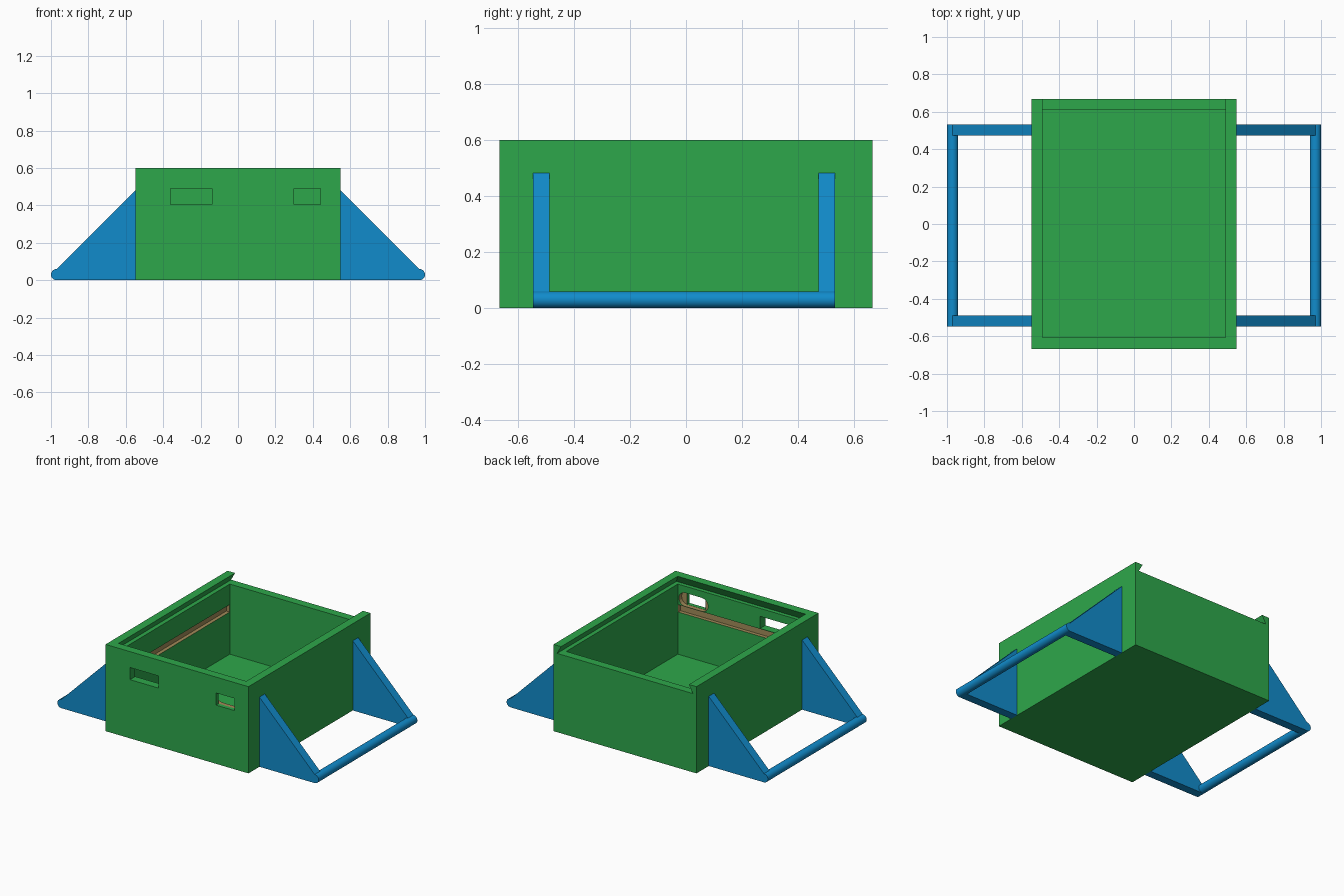
import bpy, bmesh, math

if "Cube" in bpy.data.objects:
    bpy.data.objects.remove(bpy.data.objects["Cube"])


def material(name, color):
    m = bpy.data.materials.new(name)
    m.diffuse_color = (*color, 1)
    m.use_nodes = True
    m.node_tree.nodes["Principled BSDF"].inputs["Base Color"].default_value = m.diffuse_color
    return m


GREEN = material("green", (0.027, 0.39, 0.07))
BROWN = material("brown", (0.36, 0.26, 0.10))
BLUE = material("blue", (0.0056, 0.26, 0.60))


def make_object(name, bm, mats, index=0):
    bmesh.ops.recalc_face_normals(bm, faces=bm.faces)
    me = bpy.data.meshes.new(name)
    bm.to_mesh(me)
    bm.free()
    for m in mats:
        me.materials.append(m)
    for p in me.polygons:
        p.material_index = index
    ob = bpy.data.objects.new(name, me)
    bpy.context.collection.objects.link(ob)
    return ob


def loft(name, lower, upper, mats, index=0):
    """Solid between two matching loops of points."""
    bm = bmesh.new()
    a = [bm.verts.new(p) for p in lower]
    b = [bm.verts.new(p) for p in upper]
    n = len(a)
    bm.faces.new(a[::-1])
    bm.faces.new(b)
    for i in range(n):
        j = (i + 1) % n
        bm.faces.new((a[i], a[j], b[j], b[i]))
    return make_object(name, bm, mats, index)


def rect(x0, x1, y0, y1, z):
    return [(x0, y0, z), (x1, y0, z), (x1, y1, z), (x0, y1, z)]


def block(name, x, y, z, index=0):
    return loft(name, rect(*x, *y, z[0]), rect(*x, *y, z[1]), [GREEN, BROWN], index)


def along_y(name, profile, y0, y1, mats, index=0):
    return loft(name, [(x, y0, z) for x, z in profile],
                [(x, y1, z) for x, z in profile], mats, index)


# Box body
body = block("box_body", (-0.547, 0.547), (-0.667, 0.667), (0, 0.6))

# Cavity, and the dovetail slot for a sliding lid, open at the back
cutters = [
    block("cavity_cutter", (-0.49, 0.49), (-0.61, 0.61), (0.06, 0.58)),
    loft("lid_slot_cutter", rect(-0.52, 0.52, -0.638, 0.8, 0.545),
         rect(-0.489, 0.489, -0.607, 0.8, 0.601), [GREEN, BROWN]),
]

# Recessed channels inside the front and left walls
cutters.append(block("front_channel_cutter", (-0.515, 0.488), (-0.635, -0.6), (0.352, 0.403), 1))
cutters.append(block("left_channel_cutter", (-0.515, -0.48), (-0.634, 0.609), (0.3521, 0.4029), 1))

# Rounded pocket behind the small opening
pocket = []
for cx, start in ((0.435, -90), (0.305, 90)):
    for k in range(9):
        t = math.radians(start + k * 22.5)
        pocket.append((cx + 0.047 * math.cos(t), 0.452 + 0.047 * math.sin(t)))
cutters.append(along_y("pocket_cutter", pocket, -0.64, -0.6, [GREEN, BROWN], 1))

# Two openings through the front wall
for x in ((-0.36, -0.14), (0.30, 0.44)):
    cutters.append(block("opening_cutter", x, (-0.8, -0.59), (0.406, 0.49)))

for c in cutters:
    mod = body.modifiers.new(c.name, 'BOOLEAN')
    mod.operation = 'DIFFERENCE'
    mod.solver = 'EXACT'
    mod.object = c
bpy.context.view_layer.update()
cut_mesh = bpy.data.meshes.new_from_object(
    body.evaluated_get(bpy.context.evaluated_depsgraph_get()))
body.modifiers.clear()
body.data = cut_mesh
for c in cutters:
    bpy.data.objects.remove(c)

# Triangular brackets and foot bars on both sides
for side, s in (("left", -1), ("right", 1)):
    tri = [(s * 0.547, 0), (s * 0.97, 0), (s * 0.97, 0.06), (s * 0.547, 0.482)]
    along_y(side + "_front_bracket", tri, -0.547, -0.488, [BLUE])
    along_y(side + "_back_bracket", tri, 0.474, 0.533, [BLUE])
    circle = [(s * 0.97 + 0.03 * math.cos(i * math.tau / 32),
               0.03 + 0.03 * math.sin(i * math.tau / 32)) for i in range(32)]
    bar = along_y(side + "_foot_bar", circle, -0.547, 0.533, [BLUE])
    bpy.ops.object.select_all(action='DESELECT')
    bar.select_set(True)
    bpy.context.view_layer.objects.active = bar
    bpy.ops.object.shade_smooth_by_angle()
